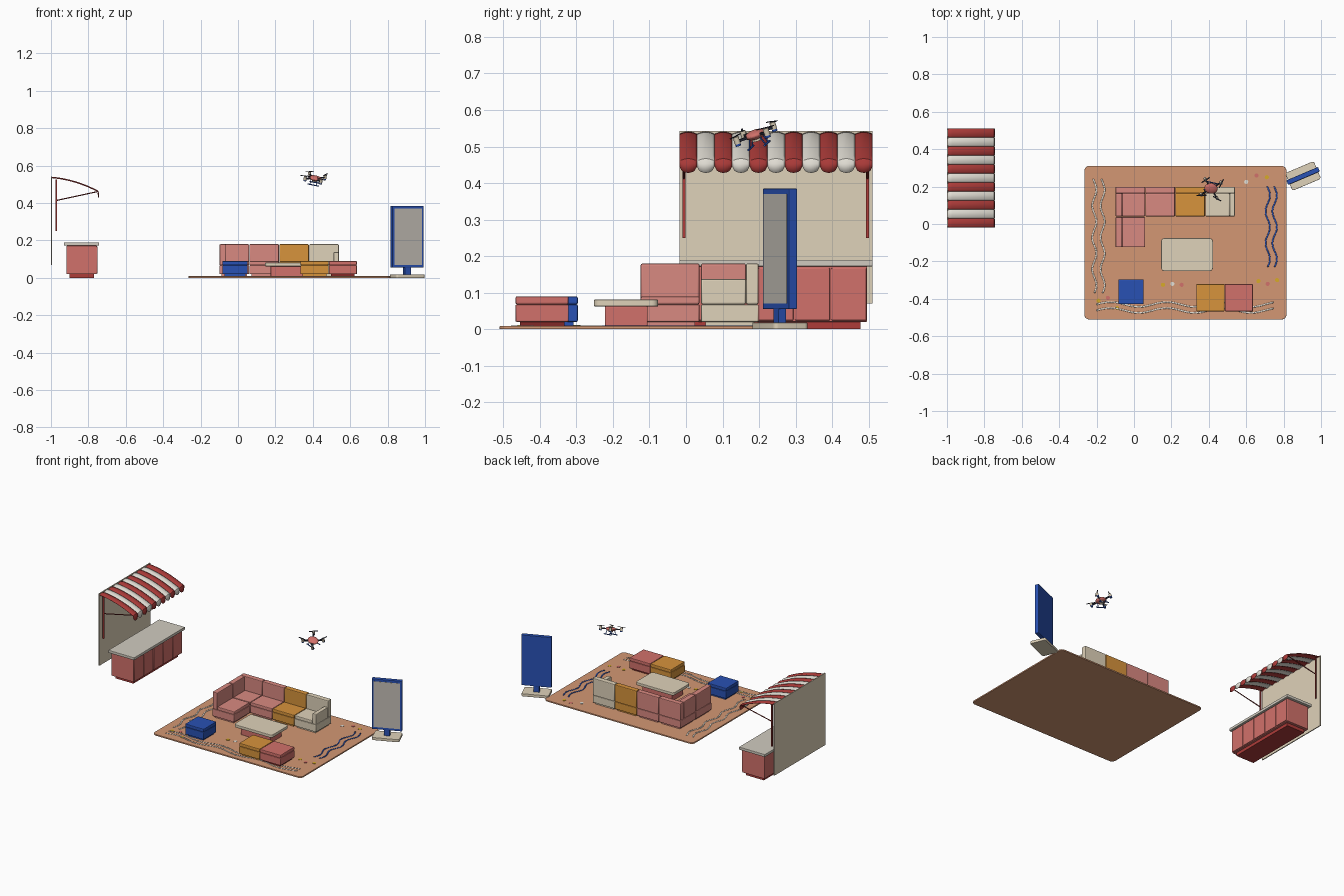
import bpy, bmesh, math
from mathutils import Matrix, Vector

if "Cube" in bpy.data.objects:
    bpy.data.objects.remove(bpy.data.objects["Cube"])

def material(name, r, g, b):
    m = bpy.data.materials.new(name)
    m.diffuse_color = tuple((c / 255) ** 2.2 for c in (r, g, b)) + (1,)
    m.use_nodes = True
    m.node_tree.nodes["Principled BSDF"].inputs["Base Color"].default_value = m.diffuse_color
    return m

CORAL = material("coral", 208, 112, 106)
PINK = material("light_coral", 216, 136, 128)
RED = material("red", 172, 62, 60)
DARKRED = material("dark_red", 128, 45, 43)
CREAM = material("cream", 222, 209, 184)
WHITE = material("off_white", 228, 224, 214)
ORANGE = material("orange", 214, 146, 62)
BLUE = material("blue", 45, 82, 178)
CLAY = material("clay", 210, 150, 115)
YELLOW = material("yellow", 214, 170, 45)
STONE = material("stone", 208, 202, 190)
SCREEN = material("screen", 192, 187, 178)
DARK = material("dark", 45, 48, 62)

def finish(name, bm, mat, M=None):
    if M is not None:
        bm.transform(M)
    bmesh.ops.recalc_face_normals(bm, faces=bm.faces)
    me = bpy.data.meshes.new(name)
    bm.to_mesh(me)
    bm.free()
    ob = bpy.data.objects.new(name, me)
    me.materials.append(mat)
    bpy.context.collection.objects.link(ob)
    return ob

def box(name, x, y, z, mat, bevel=0.003, corner=0, M=None):
    """Box from (min, max) ranges; corner rounds the upright edges."""
    bm = bmesh.new()
    size = Matrix.Diagonal((x[1] - x[0], y[1] - y[0], z[1] - z[0], 1))
    mid = Vector((sum(x) / 2, sum(y) / 2, sum(z) / 2))
    bmesh.ops.create_cube(bm, size=1, matrix=Matrix.Translation(mid) @ size)
    if corner:
        up = [e for e in bm.edges if abs(e.verts[0].co.z - e.verts[1].co.z) > 1e-5]
        bmesh.ops.bevel(bm, geom=up, offset=corner, segments=6, profile=0.5, affect='EDGES')
    if bevel:
        sharp = [e for e in bm.edges if e.calc_face_angle(0) > 0.6]
        bmesh.ops.bevel(bm, geom=sharp, offset=bevel, segments=2, profile=0.5, affect='EDGES')
    return finish(name, bm, mat, M)

def cylinder(name, c, r, h, mat, M=None, r2=None, segs=24):
    bm = bmesh.new()
    bmesh.ops.create_cone(bm, cap_ends=True, segments=segs, radius1=r,
                          radius2=r if r2 is None else r2, depth=h, matrix=Matrix.Translation(c))
    return finish(name, bm, mat, M)

def rod(name, a, b, r, mat, M=None):
    a, b = Vector(a), Vector(b)
    R = Matrix.Translation((a + b) / 2) @ (b - a).to_track_quat('Z', 'Y').to_matrix().to_4x4()
    return cylinder(name, (0, 0, 0), r, (b - a).length, mat, R if M is None else M @ R)

def grid_mesh(name, rows, mat):
    bm = bmesh.new()
    vs = [[bm.verts.new(p) for p in row] for row in rows]
    for r0, r1 in zip(vs, vs[1:]):
        for i in range(len(r0) - 1):
            bm.faces.new((r0[i], r0[i + 1], r1[i + 1], r1[i]))
    return finish(name, bm, mat)

# Rug with wavy stripes and dots
box("rug", (-0.265, 0.815), (-0.51, 0.31), (0, 0.009), CLAY, 0.0015, 0.025)

def wave(name, along_x, start, end, centre, amp, period, mat):
    rows = []
    n = 60
    for i in range(n + 1):
        t = start + (end - start) * i / n
        s = centre + amp * math.sin(2 * math.pi * (t - start) / period)
        pts = [(t, s + d) if along_x else (s + d, t) for d in (-0.004, 0.004)]
        rows.append([(p[0], p[1], 0.0102) for p in pts])
    ob = grid_mesh(name, rows, mat)
    sol = ob.modifiers.new("thickness", 'SOLIDIFY')
    sol.thickness = 0.0014
    sol.offset = 0

for i, c in enumerate((-0.212, -0.168)):
    wave(f"left_wave_{i}", False, -0.37, 0.24, c, 0.011, 0.17, WHITE)
for i, c in enumerate((0.715, 0.752)):
    wave(f"right_wave_{i}", False, -0.23, 0.2, c, 0.012, 0.17, BLUE)
for i, c in enumerate((-0.43, -0.462)):
    wave(f"front_wave_{i}", True, -0.2, 0.745, c, 0.013, 0.3, WHITE)
dots = {YELLOW: [(0.665, -0.305), (0.765, -0.3), (0.71, 0.25), (0.155, -0.325), (-0.19, -0.41), (-0.09, -0.45)],
        CORAL: [(0.655, 0.26), (0.715, -0.32), (0.255, -0.325), (-0.14, -0.395)],
        WHITE: [(0.6, 0.225), (0.205, -0.32)]}
for mat, spots in dots.items():
    for x, y in spots:
        cylinder("rug_dot", (x, y, 0.0098), 0.011, 0.002, mat)

# Modular seating: plinth, base, cushion, optional back, side back and arm
def seat(name, x, y, mat, base_mat, back=False, left=False, arm=False):
    x0, x1, y0, y1 = x[0] + 0.001, x[1] - 0.001, y[0] + 0.001, y[1] - 0.001
    box(name + "_plinth", (x0 + 0.012, x1 - 0.012), (y0 + 0.012, y1 - 0.012), (0.008, 0.023), DARKRED if mat is CORAL else base_mat, 0)
    box(name + "_base", (x0, x1), (y0, y1), (0.02, 0.068), base_mat, 0.004)
    cx0 = x0 + 0.035 if left else x0
    cx1 = x1 - 0.028 if arm else x1
    cy1 = y1 - 0.035 if back else y1
    box(name + "_cushion", (cx0, cx1), (y0, cy1), (0.068, 0.09), mat, 0.005)
    if back:
        box(name + "_back", (x0, x1), (cy1, y1), (0.068, 0.18), mat, 0.005)
    if left:
        box(name + "_side_back", (x0, cx0), (y0, cy1), (0.068, 0.18), mat, 0.005)
    if arm:
        box(name + "_arm", (cx1, x1), (y0, cy1), (0.068, 0.138), mat, 0.005)

seat("corner_seat", (-0.1, 0.06), (0.04, 0.2), PINK, PINK, back=True, left=True)
seat("left_seat", (-0.1, 0.06), (-0.125, 0.038), PINK, PINK, left=True)
seat("middle_seat", (0.06, 0.22), (0.04, 0.2), PINK, PINK, back=True)
seat("orange_seat", (0.22, 0.38), (0.04, 0.2), ORANGE, ORANGE, back=True)
seat("end_seat", (0.38, 0.54), (0.04, 0.2), CREAM, CREAM, back=True, arm=True)
seat("blue_ottoman", (-0.085, 0.052), (-0.43, -0.295), BLUE, BLUE)
seat("orange_ottoman", (0.333, 0.485), (-0.468, -0.32), ORANGE, ORANGE)
seat("coral_ottoman", (0.485, 0.637), (-0.468, -0.32), CORAL, CORAL)

# Coffee table
box("table_base", (0.175, 0.39), (-0.222, -0.105), (0.008, 0.063), CORAL)
box("table_top", (0.145, 0.422), (-0.252, -0.076), (0.062, 0.081), CREAM, 0.003, 0.018)

# Kiosk counter with five front panels
box("counter_plinth", (-0.9, -0.77), (0.015, 0.478), (0, 0.022), RED, 0)
box("counter_body", (-0.917, -0.755), (-0.004, 0.496), (0.02, 0.172), CORAL)
for i in range(5):
    y = -0.004 + i * 0.1
    box(f"counter_panel_{i}", (-0.757, -0.75), (y + 0.002, y + 0.098), (0.024, 0.168), CORAL)
box("counter_top", (-0.93, -0.742), (-0.018, 0.511), (0.172, 0.19), STONE)

# Kiosk back wall
box("kiosk_wall", (-1.0, -0.994), (-0.018, 0.511), (0.07, 0.543), CREAM, 0)

# Striped awning: bulged strips ending in scalloped flaps
W = 0.529 / 11
for k in range(11):
    rows = []
    for j in range(9):
        v = j / 8
        bulge = math.sin(math.pi * v)
        y = -0.018 + W * (k + v)
        row = []
        for i in range(11):
            t = i / 10
            row.append((-0.998 + 0.25 * t, y, 0.535 - 0.02 * t - 0.054 * t * t + 0.006 * bulge))
        x, _, z = row[-1]
        bottom = 0.446 - 0.018 * math.sqrt(max(0, 1 - (2 * v - 1) ** 2))
        row += [(x + 0.005 * bulge, y, z + (bottom - z) * f) for f in (0.35, 1)]
        rows.append(row)
    aw = grid_mesh(f"awning_stripe_{k}", rows, RED if k % 2 == 0 else WHITE)
    sol = aw.modifiers.new("thickness", 'SOLIDIFY')
    sol.thickness = 0.002

# Awning posts and folding arms
for side, y in (("front", -0.006), ("back", 0.497)):
    box(f"awning_post_{side}", (-0.976, -0.968), (y - 0.004, y + 0.004), (0.25, 0.525), RED, 0)
    rod(f"awning_arm_{side}", (-0.97, y, 0.414), (-0.752, y, 0.461), 0.003, DARKRED)

# Freestanding screen, turned about the upright axis
S = Matrix.Translation((0.904, 0.257, 0)) @ Matrix.Rotation(math.radians(23), 4, 'Z')
box("sign_foot", (-0.083, 0.083), (-0.051, 0.051), (0, 0.018), CREAM, 0.002, 0.012, S)
box("sign_stem", (-0.018, 0.018), (-0.012, 0.012), (0.016, 0.06), BLUE, 0.002, 0, S)
box("sign_panel", (-0.092, 0.092), (-0.013, 0.013), (0.055, 0.385), BLUE, 0.003, 0, S)
box("sign_screen", (-0.08, 0.08), (-0.0145, -0.012), (0.07, 0.37), SCREEN, 0, 0, S)

# Hovering drone, tilted
D = Matrix.Translation((0.412, 0.19, 0.533))
for ang, axis in ((18, 'X'), (7, 'Y'), (-15, 'Z')):
    D = D @ Matrix.Rotation(math.radians(ang), 4, axis)
bm = bmesh.new()
bmesh.ops.create_uvsphere(bm, u_segments=24, v_segments=16, radius=1, matrix=Matrix.Diagonal((0.036, 0.029, 0.013, 1)))
finish("drone_body", bm, CORAL, D)
cylinder("drone_belly", (0, 0, -0.012), 0.014, 0.012, CREAM, D)
for k in range(4):
    A = D @ Matrix.Rotation(math.radians(45 + 90 * k), 4, 'Z')
    box(f"drone_arm_{k}", (0.015, 0.062), (-0.004, 0.004), (-0.003, 0.004), DARK, 0.001, 0, A)
    cylinder(f"drone_motor_{k}", (0.062, 0, 0.004), 0.008, 0.02, CREAM, A)
    cylinder(f"drone_motor_cap_{k}", (0.062, 0, -0.008), 0.0075, 0.008, BLUE, A)
    P = A @ Matrix.Translation((0.062, 0, 0.016)) @ Matrix.Rotation(0.6 + k, 4, 'Z')
    box(f"drone_propeller_{k}", (-0.026, 0.026), (-0.003, 0.003), (-0.001, 0.001), DARK, 0, 0, P)
for s in (-1, 1):
    rod("drone_skid", (-0.032, s * 0.024, -0.032), (0.032, s * 0.024, -0.032), 0.003, BLUE, D)
    for x in (-0.018, 0.018):
        rod("drone_skid_leg", (x, s * 0.014, -0.006), (x, s * 0.024, -0.032), 0.002, BLUE, D)

# Smooth only the gently curved surfaces
bpy.ops.object.select_all(action='SELECT')
bpy.context.view_layer.objects.active = bpy.data.objects["rug"]
bpy.ops.object.shade_smooth_by_angle(angle=math.radians(20))
